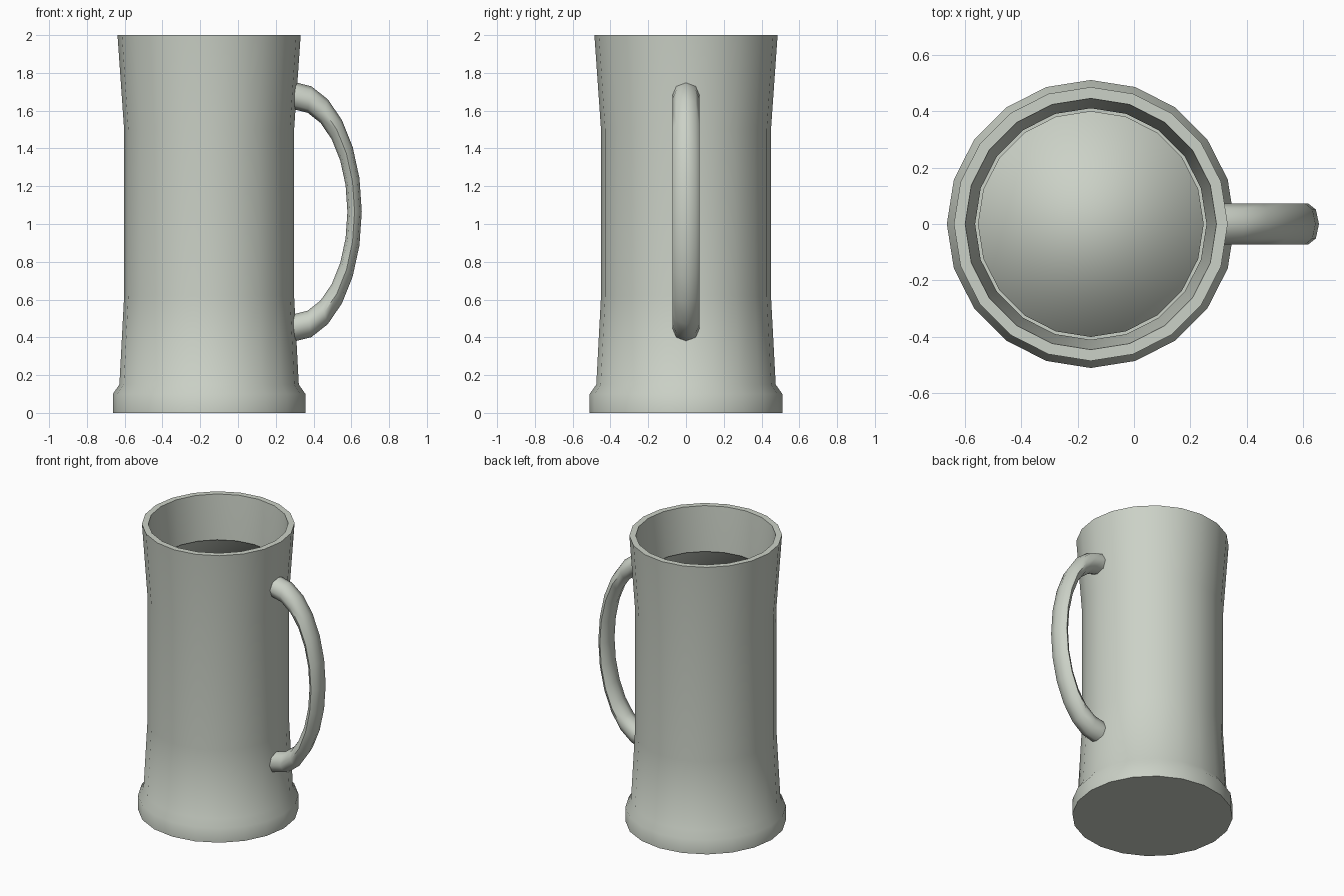
import bpy, bmesh, math

cube = bpy.data.objects.get("Cube")
if cube:
    bpy.data.objects.remove(cube, do_unlink=True)

SIDES = 20
BODY_X = -0.153

clay = bpy.data.materials.new("pale grey green")
clay.use_nodes = True
COLOUR = (0.60, 0.64, 0.57, 1)
clay.diffuse_color = COLOUR
clay.node_tree.nodes["Principled BSDF"].inputs["Base Color"].default_value = COLOUR


def finish(name, bm, angle):
    """Turn a bmesh into a smooth shaded object."""
    bmesh.ops.recalc_face_normals(bm, faces=bm.faces)
    mesh = bpy.data.meshes.new(name)
    bm.to_mesh(mesh)
    bm.free()
    mesh.materials.append(clay)
    obj = bpy.data.objects.new(name, mesh)
    bpy.context.collection.objects.link(obj)
    bpy.ops.object.select_all(action="DESELECT")
    obj.select_set(True)
    bpy.context.view_layer.objects.active = obj
    bpy.ops.object.shade_smooth_by_angle(angle=math.radians(angle))
    return obj


def loft(rings):
    """Bridge rings of points and cap both ends."""
    bm = bmesh.new()
    loops = [[bm.verts.new(p) for p in ring] for ring in rings]
    for a, b in zip(loops, loops[1:]):
        n = len(a)
        for i in range(n):
            j = (i + 1) % n
            bm.faces.new((a[i], a[j], b[j], b[i]))
    bm.faces.new(loops[0])
    bm.faces.new(loops[-1])
    return bm


def lathe(profile):
    """Rings of a turned shape from (radius, height) pairs."""
    turns = [math.tau * i / SIDES for i in range(SIDES)]
    return loft([[(BODY_X + r * math.cos(t), r * math.sin(t), z) for t in turns]
                 for r, z in profile])


# Flared body: outside from foot to rim, then down the inner wall
outer = [(0.51, 0), (0.51, 0.1), (0.475, 0.15), (0.45, 0.62), (0.45, 1.5), (0.485, 2)]
inner = [(0.445, 2), (0.41, 1.5), (0.41, 0.1)]
finish("mug_body", lathe(outer + inner), 50)

# Drink filling the mug to below the rim
finish("drink", lathe([(0.40, 0.11), (0.40, 1.7)]), 180)

# Handle: half of a ring squashed towards the body
HANDLE_X, HANDLE_Z = 0.295, 1.065
RING, TUBE, SQUASH = 0.615, 0.0725, 0.524
STEPS, TUBE_SIDES = 12, 8
rings = []
for i in range(STEPS + 1):
    a = math.pi * i / STEPS
    ring = []
    for k in range(TUBE_SIDES):
        b = math.tau * k / TUBE_SIDES
        reach = RING + TUBE * math.cos(b)
        ring.append((HANDLE_X + SQUASH * reach * math.sin(a),
                     TUBE * math.sin(b),
                     HANDLE_Z + reach * math.cos(a)))
    rings.append(ring)
finish("handle", loft(rings), 60)
